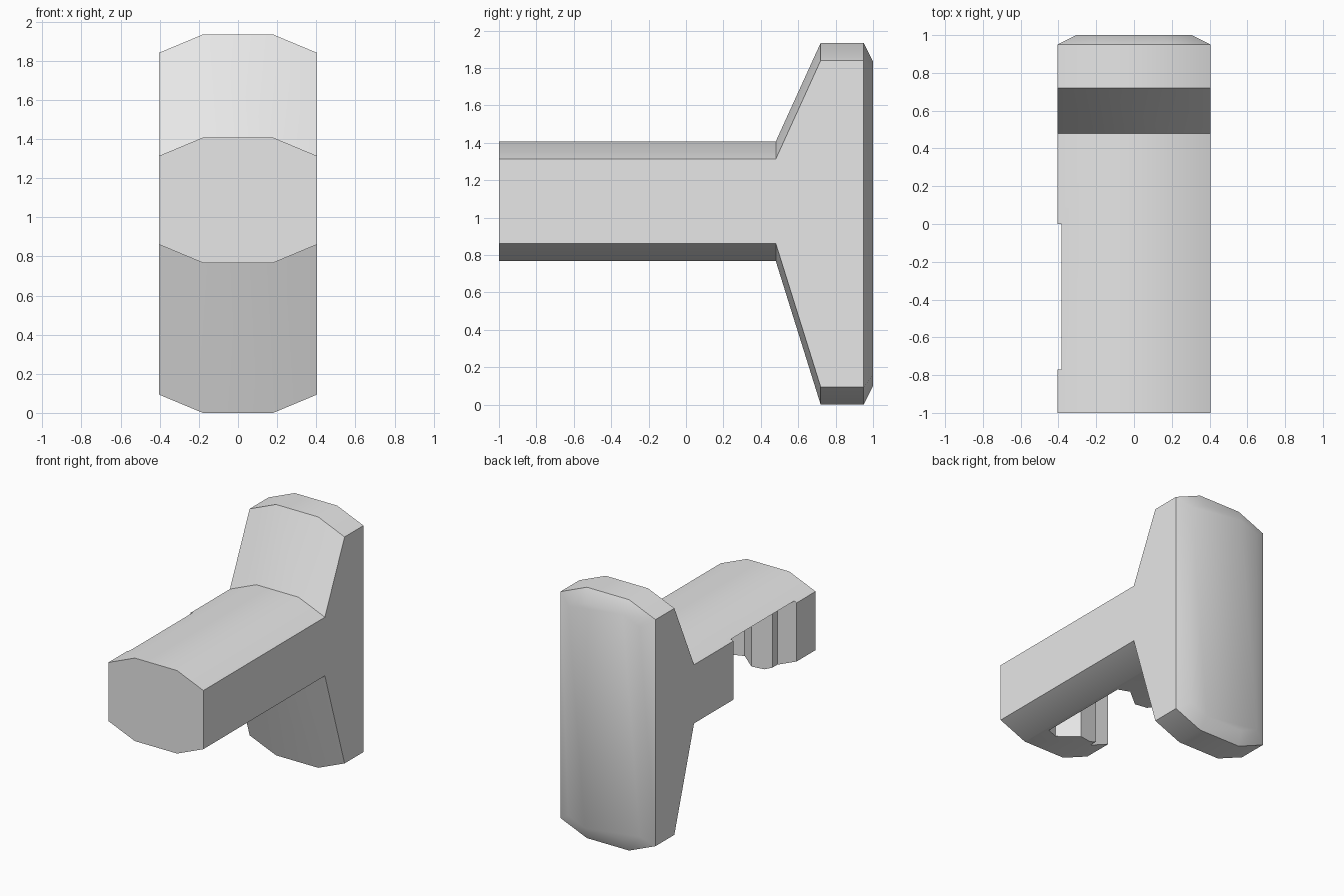
import bpy, bmesh

default_cube = bpy.data.objects.get("Cube")
if default_cube:
    bpy.data.objects.remove(default_cube)

# Single light grey finish
grey = bpy.data.materials.new("light_grey")
grey.use_nodes = True
colour = (0.8, 0.8, 0.8, 1)
grey.diffuse_color = colour
grey.node_tree.nodes["Principled BSDF"].inputs["Base Color"].default_value = colour


def add_object(name, bm):
    bmesh.ops.recalc_face_normals(bm, faces=bm.faces)
    mesh = bpy.data.meshes.new(name)
    bm.to_mesh(mesh)
    bm.free()
    obj = bpy.data.objects.new(name, mesh)
    bpy.context.collection.objects.link(obj)
    mesh.materials.append(grey)
    return obj


def loft(bm, sections):
    """Bridge rings of points and cap both ends; returns the last cap."""
    rings = [[bm.verts.new(p) for p in section] for section in sections]
    for a, b in zip(rings, rings[1:]):
        for i in range(len(a)):
            j = (i + 1) % len(a)
            bm.faces.new((a[i], a[j], b[j], b[i]))
    bm.faces.new(rings[0])
    return bm.faces.new(rings[-1])


def section(y, low, high, wide=0.405, flat=0.18, chamfer=0.094):
    """Eight-sided outline across the stem at depth y."""
    half = [(flat, low), (wide, low + chamfer), (wide, high - chamfer), (flat, high)]
    return [(x, y, z) for x, z in half] + [(-x, y, z) for x, z in reversed(half)]


# Body: straight stem flaring into a tall end plate
bm = bmesh.new()
back = loft(bm, [section(-1, 0.767, 1.407), section(0.48, 0.767, 1.407),
                 section(0.72, 0, 1.934), section(0.95, 0, 1.934)])

# Shallow bevel around the back of the plate
bmesh.ops.recalc_face_normals(bm, faces=bm.faces)
bmesh.ops.inset_region(bm, faces=[back], thickness=0.1, depth=0.05, use_even_offset=True)
body = add_object("stem_and_plate", bm)

# Socket: mirrored profile with a narrowed mouth, open to the side and below
middle = -0.385
front_wall = [(-0.6, -0.77), (-0.24, -0.77), (-0.24, -0.71),
              (-0.08, -0.685), (0.06, -0.80), (0.15, -0.767)]
profile = front_wall + [(x, 2 * middle - y) for x, y in reversed(front_wall)]
bm = bmesh.new()
loft(bm, [[(x, y, z) for x, y in profile] for z in (0.6, 1.322)])
cutter = add_object("socket_cutter", bm)
cutter.hide_render = True

cut = body.modifiers.new("socket", "BOOLEAN")
cut.operation = "DIFFERENCE"
cut.solver = "EXACT"
cut.object = cutter
bpy.ops.object.select_all(action="DESELECT")
bpy.context.view_layer.objects.active = body
body.select_set(True)
bpy.ops.object.modifier_apply(modifier=cut.name)
bpy.data.objects.remove(cutter)

# Soft shading over the shallow chamfers, crisp elsewhere
bpy.ops.object.shade_smooth_by_angle(angle=0.54)
